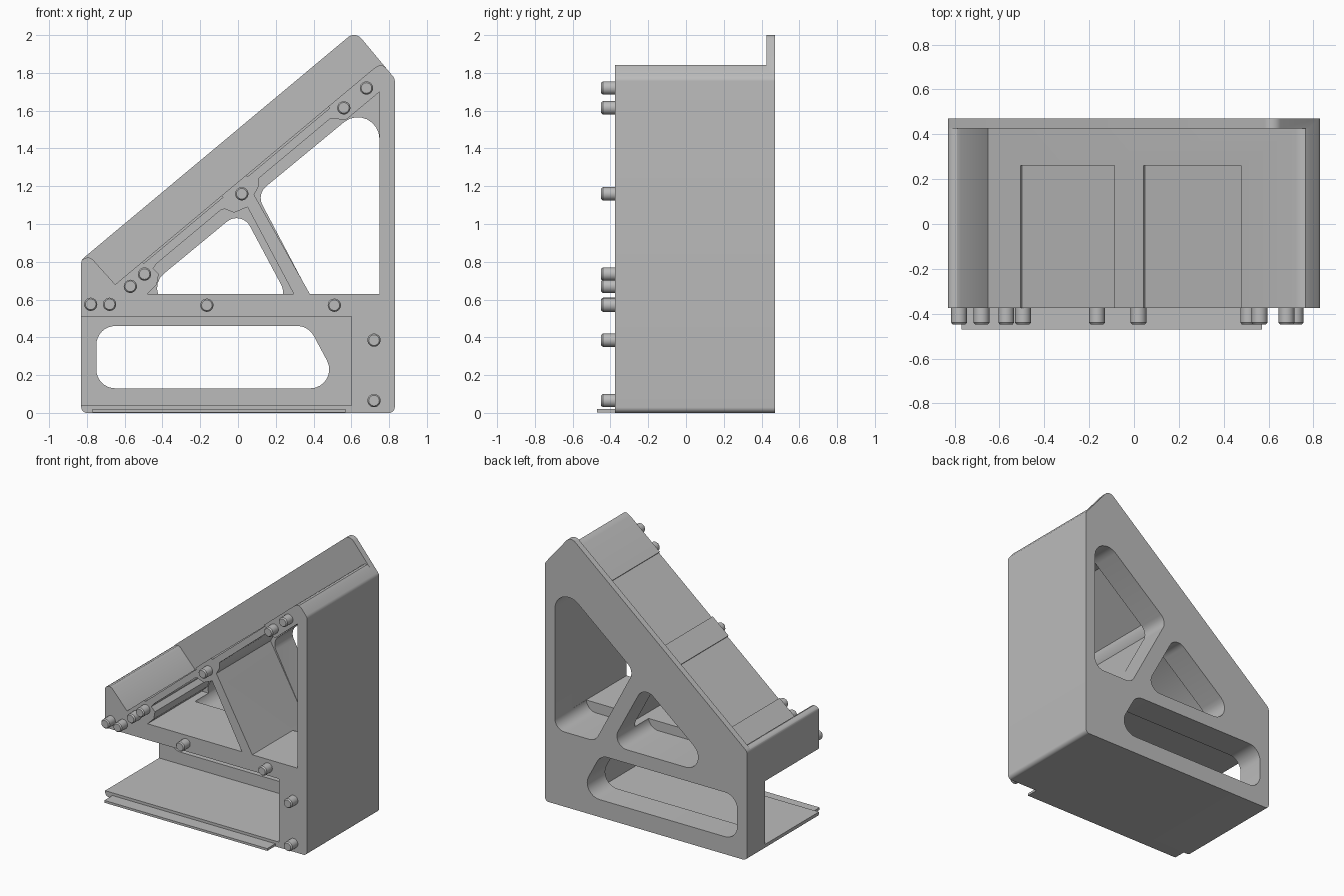
import bpy, bmesh, math
from mathutils import Vector

if "Cube" in bpy.data.objects:
    bpy.data.objects.remove(bpy.data.objects["Cube"])

grey = bpy.data.materials.new("plain grey")
grey.diffuse_color = (0.5, 0.5, 0.5, 1)
grey.use_nodes = True
grey.node_tree.nodes["Principled BSDF"].inputs["Base Color"].default_value = grey.diffuse_color


def rounded(corners, steps=8):
    """Outline from (x, z, radius) corners, each replaced by a tangent arc."""
    out, n = [], len(corners)
    for i, (x, z, r) in enumerate(corners):
        p = Vector((x, z))
        if r == 0:
            out.append(p)
            continue
        a = (Vector(corners[i - 1][:2]) - p).normalized()
        b = (Vector(corners[(i + 1) % n][:2]) - p).normalized()
        half = a.angle(b) / 2
        c = p + (a + b).normalized() * (r / math.sin(half))
        start = p + a * (r / math.tan(half)) - c
        end = p + b * (r / math.tan(half)) - c
        sweep = math.pi - 2 * half
        for k in range(steps + 1):
            t = k / steps
            w0 = math.sin((1 - t) * sweep) / math.sin(sweep)
            w1 = math.sin(t * sweep) / math.sin(sweep)
            out.append(c + start * w0 + end * w1)
    return out


def finish(bm, name):
    bmesh.ops.recalc_face_normals(bm, faces=bm.faces[:])
    me = bpy.data.meshes.new(name)
    bm.to_mesh(me)
    bm.free()
    me.materials.append(grey)
    ob = bpy.data.objects.new(name, me)
    bpy.context.collection.objects.link(ob)
    return ob


def prism(name, outline, y0, y1):
    """Extrude an x-z outline from y0 to y1."""
    bm = bmesh.new()
    face = bm.faces.new([bm.verts.new((p[0], y0, p[1])) for p in outline])
    ext = bmesh.ops.extrude_face_region(bm, geom=[face])
    moved = [v for v in ext["geom"] if isinstance(v, bmesh.types.BMVert)]
    bmesh.ops.translate(bm, verts=moved, vec=(0, y1 - y0, 0))
    return finish(bm, name)


def smooth(ob):
    ob.data.shade_smooth()
    ob.data.set_sharp_from_angle(angle=math.radians(30))


def deck(x, drop=0.0):
    """Height of the sloping deck at x."""
    return 1.223 + 0.835 * x - drop


FRONT, WALL, PLATE, BACK = -0.375, 0.26, 0.425, 0.47

# Solid stand, the silhouette of the back plate
body = prism("stand_body", rounded([
    (-0.83, 0, 0.03), (0.83, 0, 0.03), (0.83, 1.77, 0.04),
    (0.621, 2.021, 0.05), (-0.83, 0.81, 0.04)]), FRONT, BACK)

# Space above the sloping deck, leaving the thin back plate and the toe stop
cutters = [prism("deck_cutter", [
    (-0.65, 0.68), (0.72, 1.824), (0.745, 1.839), (0.765, 1.841),
    (0.787, 1.823), (1.0, 1.60), (1.0, 2.3), (-1.0, 2.3), (-1.0, 0.70),
    (-0.81, 0.82), (-0.79, 0.823), (-0.772, 0.815)], -0.6, PLATE)]

# Open lower compartment
cutters.append(prism("compartment_cutter", [
    (-1, 0.04), (0.60, 0.04), (0.60, 0.51), (-1, 0.51)], -0.6, WALL))

# Two cavities under the deck, either side of the strut
cutters.append(prism("left_cavity_cutter", [
    (-0.48, 0.63), (-0.43, 0.68), (-0.42, 0.735), (-0.45, 0.765),
    (-0.43, deck(-0.43, 0.073)), (-0.09, deck(-0.09, 0.073)),
    (-0.07, 1.08), (-0.02, 1.06), (0.05, 1.09), (0.295, 0.63)], -0.6, WALL))
cutters.append(prism("right_cavity_cutter", [
    (0.38, 0.63), (0.75, 0.63), (0.75, 1.70), (0.57, 1.55), (0.53, 1.555),
    (0.49, deck(0.49, 0.073)), (0.11, deck(0.11, 0.073)), (0.11, 1.20),
    (0.085, 1.155)], -0.6, WALL))

# Shallow recesses in the deck
for x0, x1 in ((-0.50, -0.08), (0.05, 0.485)):
    cutters.append(prism("recess_cutter", [
        (x0, deck(x0, 0.015)), (x1, deck(x1, 0.015)),
        (x1 - 0.06, deck(x1) + 0.06), (x0 - 0.06, deck(x0) + 0.06)],
        -0.6, WALL))

# Rounded windows through the thick back wall
windows = [
    [(-0.75, 0.13, 0.1), (0.55, 0.13, 0.1), (0.373, 0.46, 0.1),
     (-0.75, 0.46, 0.1)],
    [(-0.607, 0.56, 0.1), (0.292, 0.56, 0.08), (0.017, 1.075, 0.08)],
    [(0.417, 0.555, 0.08), (0.749, 0.555, 0.08), (0.749, 1.694, 0.115),
     (0.099, 1.158, 0.08)],
]
for w in windows:
    cutters.append(prism("window_cutter", rounded(w), 0.1, 0.6))

for c in cutters:
    c.hide_render = True
    m = body.modifiers.new(c.name, 'BOOLEAN')
    m.operation = 'DIFFERENCE'
    m.solver = 'EXACT'
    m.object = c

# Apply the cuts and drop the cutters
dg = bpy.context.evaluated_depsgraph_get()
cut = bpy.data.meshes.new_from_object(body.evaluated_get(dg))
body.modifiers.clear()
body.data = cut
for c in cutters:
    bpy.data.objects.remove(c)
cut.materials.clear()
cut.materials.append(grey)
smooth(body)

# Thin lip in front of the floor
prism("front_lip", [(-0.77, 0.003), (0.57, 0.003), (0.57, 0.02),
                    (-0.77, 0.02)], -0.47, FRONT + 0.005)

# Pegs on the front face, lathed with a chamfered tip
pegs = [(-0.78, 0.575), (-0.68, 0.575), (-0.57, 0.67), (-0.495, 0.735),
        (0.02, 1.16), (0.56, 1.615), (0.68, 1.72), (-0.165, 0.57),
        (0.51, 0.57), (0.72, 0.385), (0.72, 0.065)]
for x, z in pegs:
    bm = bmesh.new()
    rings = []
    for r, y in ((0.035, FRONT + 0.005), (0.035, -0.44), (0.028, -0.449)):
        rings.append([bm.verts.new((x + r * math.cos(a * math.tau / 24), y,
                                    z + r * math.sin(a * math.tau / 24)))
                      for a in range(24)])
    for lo, hi in zip(rings, rings[1:]):
        for i in range(24):
            j = (i + 1) % 24
            bm.faces.new((lo[i], lo[j], hi[j], hi[i]))
    bm.faces.new(rings[0])
    bm.faces.new(rings[-1])
    smooth(finish(bm, "front_peg"))
